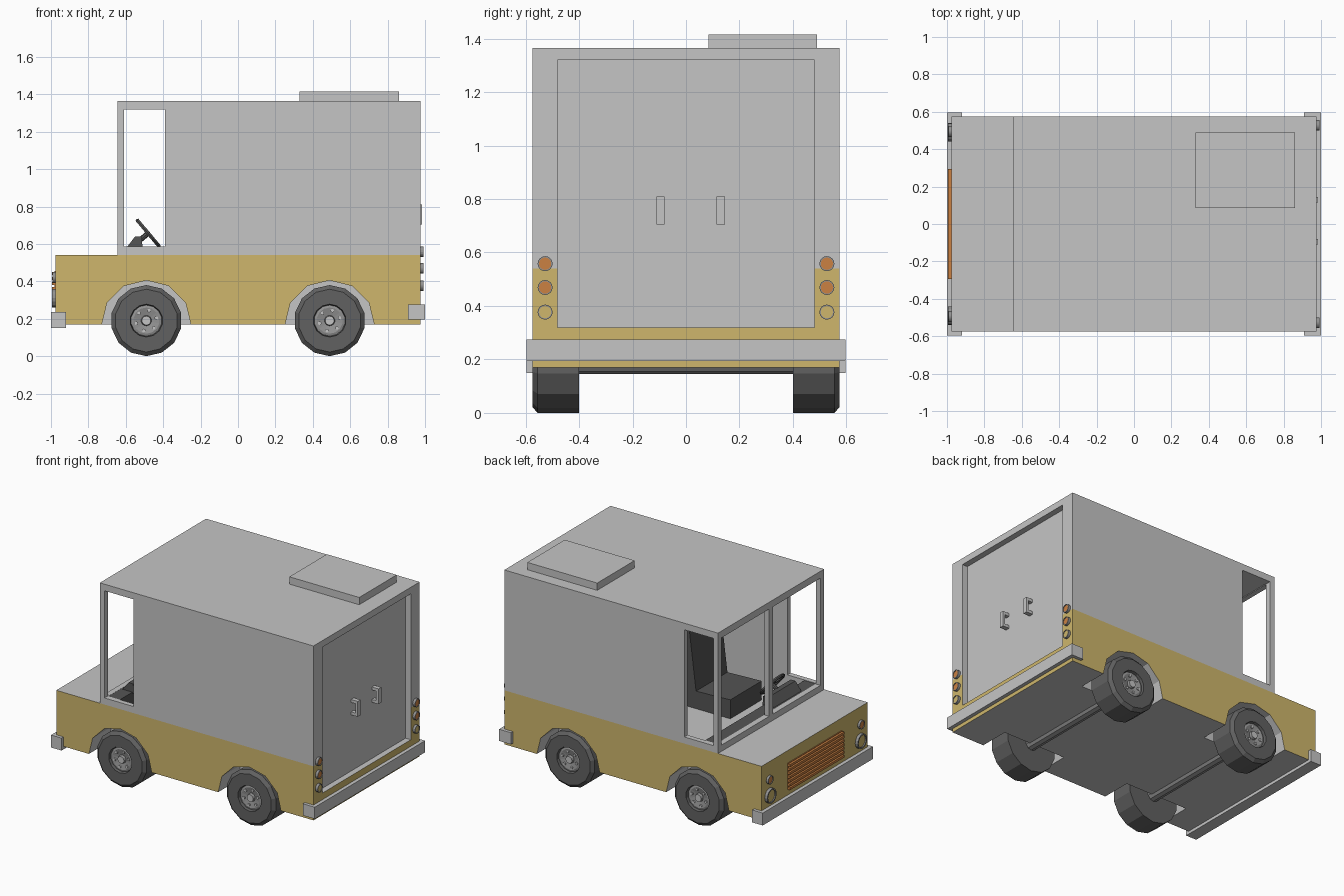
import bpy, bmesh, math
from mathutils import Vector, Matrix

if "Cube" in bpy.data.objects:
    bpy.data.objects.remove(bpy.data.objects["Cube"])


def mat(name, r, g, b):
    m = bpy.data.materials.new(name)
    m.diffuse_color = (r, g, b, 1)
    m.use_nodes = True
    m.node_tree.nodes["Principled BSDF"].inputs["Base Color"].default_value = m.diffuse_color
    return m


GREY = mat("body grey", 0.56, 0.56, 0.56)
YELLOW = mat("body yellow", 0.62, 0.47, 0.15)
ORANGE = mat("lamp orange", 0.60, 0.22, 0.055)
TYRE = mat("tyre dark", 0.12, 0.12, 0.12)
HUB = mat("hub grey", 0.29, 0.29, 0.29)
DARK = mat("interior dark", 0.09, 0.09, 0.09)


def finish(name, bm, *mats):
    bmesh.ops.remove_doubles(bm, verts=bm.verts, dist=1e-5)
    bmesh.ops.recalc_face_normals(bm, faces=bm.faces)
    me = bpy.data.meshes.new(name)
    bm.to_mesh(me)
    bm.free()
    for m in mats:
        me.materials.append(m)
    ob = bpy.data.objects.new(name, me)
    bpy.context.collection.objects.link(ob)
    return ob


def prism(name, pts, y0, y1, m):
    """Extrude an (x, z) outline along y."""
    bm = bmesh.new()
    a = [bm.verts.new((x, y0, z)) for x, z in pts]
    b = [bm.verts.new((x, y1, z)) for x, z in pts]
    bm.faces.new(a)
    bm.faces.new(b)
    for i in range(len(a)):
        j = (i + 1) % len(a)
        bm.faces.new((a[i], a[j], b[j], b[i]))
    return finish(name, bm, m)


def box(name, x0, x1, y0, y1, z0, z1, m):
    return prism(name, [(x0, z0), (x1, z0), (x1, z1), (x0, z1)], y0, y1, m)


def lathe(name, prof, n, centre, axis, m, cap=None):
    """Spin (radius, offset) points around an axis; the last ring takes the cap colour."""
    bm = bmesh.new()
    rot = Vector((0, 0, 1)).rotation_difference(Vector(axis)).to_matrix()
    # put one corner of the polygon at the bottom
    down = rot.transposed() @ Vector((0, 0, -1))
    a0 = math.atan2(down.y, down.x)
    rings = []
    for r, h in prof:
        rings.append([bm.verts.new(rot @ Vector((
            r * math.cos(a0 + 2 * math.pi * i / n),
            r * math.sin(a0 + 2 * math.pi * i / n), h)) + Vector(centre))
            for i in range(n)])
    for a, b in zip(rings, rings[1:]):
        for i in range(n):
            j = (i + 1) % n
            bm.faces.new((a[i], a[j], b[j], b[i]))
    bm.faces.new(rings[0])
    f = bm.faces.new(rings[-1])
    f.material_index = 1 if cap else 0
    return finish(name, bm, m, *([cap] if cap else []))


# Body shell: side outline, then wells, cab, windows and door recess cut out
body = prism("body", [(-0.975, 0.17), (0.975, 0.17), (0.975, 1.365),
                      (-0.645, 1.365), (-0.645, 0.54), (-0.975, 0.54)],
             -0.575, 0.575, GREY)
body.data.materials.append(YELLOW)
body.data.materials.append(DARK)
cutters = []
ARCH = [(-0.24, 0.1), (-0.238, 0.17), (-0.21, 0.285), (-0.12, 0.375), (0, 0.405),
        (0.12, 0.375), (0.21, 0.285), (0.238, 0.17), (0.24, 0.1)]
for wx in (-0.49, 0.49):
    for s in (-1, 1):
        cutters.append(prism("well_cutter", [(wx + x, z) for x, z in ARCH],
                             s * 0.37, s * 0.7, GREY))
cutters.append(box("cab_cutter", -0.608, 0.12, -0.54, 0.54, 0.43, 1.322, GREY))
cutters.append(box("side_window_cutter", -0.61, -0.39, -0.7, 0.7, 0.585, 1.32, GREY))
for s in (-1, 1):
    cutters.append(box("windscreen_cutter", -0.7, -0.59, s * 0.02, s * 0.535,
                       0.583, 1.318, GREY))
cutters.append(box("door_cutter", 0.935, 1.1, -0.48, 0.48, 0.32, 1.32, GREY))
for c in cutters:
    c.hide_render = True
    mod = body.modifiers.new("cut", 'BOOLEAN')
    mod.operation = 'DIFFERENCE'
    mod.solver = 'EXACT'
    mod.object = c
dg = bpy.context.evaluated_depsgraph_get()
dg.update()
me = bpy.data.meshes.new_from_object(body.evaluated_get(dg))
body.modifiers.clear()
body.data = me
for c in cutters:
    bpy.data.objects.remove(c)

# Two-tone paint: outer faces below the belt line are yellow
bm = bmesh.new()
bm.from_mesh(me)
bmesh.ops.bisect_plane(bm, geom=bm.verts[:] + bm.edges[:] + bm.faces[:],
                       plane_co=(0, 0, 0.54), plane_no=(0, 0, 1), dist=1e-5)
for f in bm.faces:
    c = f.calc_center_median()
    outer = abs(c.y) > 0.574 or abs(c.x) > 0.974
    f.material_index = 1 if outer and c.z < 0.539 and abs(f.normal.z) < 0.5 else 0
    if abs(c.x - 0.12) < 0.001 and f.normal.x < -0.9:
        f.material_index = 2
bm.to_mesh(me)
bm.free()

# Roof unit and bumpers
box("roof_unit", 0.33, 0.86, 0.085, 0.49, 1.36, 1.415, GREY)
box("front_bumper", -1.0, -0.92, -0.597, 0.597, 0.15, 0.235, GREY)
box("rear_bumper", 0.91, 1.0, -0.597, 0.597, 0.195, 0.275, GREY)

# Rear door handles
for y in (-0.095, 0.13):
    prism("door_handle", [(0.93, 0.705), (0.985, 0.705), (0.985, 0.81), (0.93, 0.81),
                          (0.93, 0.79), (0.967, 0.79), (0.967, 0.725), (0.93, 0.725)],
          y - 0.015, y + 0.015, GREY)

# Lamps
for s in (-1, 1):
    for z, cap in ((0.558, ORANGE), (0.469, ORANGE), (0.377, YELLOW)):
        lathe("tail_lamp", [(0.028, -0.01), (0.028, 0.018), (0.023, 0.018), (0.023, 0.014)],
              16, (0.975, s * 0.527, z), (1, 0, 0), HUB, cap)
    lathe("headlamp", [(0.05, -0.01), (0.05, 0.02), (0.041, 0.02), (0.041, 0.012)],
          16, (-0.975, s * 0.49, 0.31), (-1, 0, 0), HUB, YELLOW)
    lathe("front_indicator", [(0.029, -0.01), (0.029, 0.016), (0.024, 0.016), (0.024, 0.012)],
          16, (-0.975, s * 0.495, 0.42), (-1, 0, 0), HUB, ORANGE)

# Grille
box("grille_back", -0.98, -0.97, -0.295, 0.295, 0.275, 0.455, ORANGE)
for i in range(7):
    z = 0.275 + i * 0.0265
    box("grille_slat", -0.995, -0.975, -0.295, 0.295, z, z + 0.016, ORANGE)

# Wheels and axles
for wx in (-0.49, 0.49):
    lathe("axle", [(0.042, -0.45), (0.042, 0.45)], 10, (wx, 0, 0.188), (0, 1, 0), HUB)
    for s in (-1, 1):
        c = (wx, 0, 0.19)
        ax = (0, s, 0)
        lathe("tyre", [(0.10, 0.40), (0.19, 0.40), (0.19, 0.555), (0.168, 0.575),
                       (0.088, 0.575), (0.082, 0.545)], 14, c, ax, TYRE)
        lathe("hub", [(0.083, 0.54), (0.083, 0.558), (0.07, 0.562), (0.028, 0.552),
                      (0.024, 0.57)], 14, c, ax, HUB, GREY)
        for k in range(6):
            a = math.radians(60 * k + 15)
            lathe("wheel_nut", [(0.010, 0.55), (0.010, 0.567)], 6,
                  (wx + 0.055 * math.cos(a), 0, 0.19 + 0.055 * math.sin(a)), ax, GREY)

# Cab: dashboard, instrument cowl, steering wheel, seat
box("dashboard", -0.61, -0.52, -0.54, 0.54, 0.42, 0.582, DARK)
prism("instrument_cowl", [(-0.6, 0.575), (-0.51, 0.575), (-0.515, 0.64), (-0.55, 0.64)],
      -0.40, -0.10, DARK)
bpy.ops.mesh.primitive_torus_add(major_radius=0.088, minor_radius=0.011,
                                 major_segments=16, minor_segments=6,
                                 location=(-0.48, -0.25, 0.657),
                                 rotation=(0, math.radians(50), 0))
wheel = bpy.context.object
wheel.name = "steering_wheel"
wheel.data.materials.append(DARK)
d = Vector((0.77, 0, 0.64))
lathe("steering_column", [(0.014, -0.13), (0.014, 0.0), (0.024, 0.0), (0.024, 0.01)],
      8, (-0.48, -0.25, 0.657), d, DARK)
for k in range(3):
    bm = bmesh.new()
    bmesh.ops.create_cube(bm, size=1, matrix=Matrix.Translation((0.044, 0, 0))
                          @ Matrix.Diagonal((0.088, 0.014, 0.008, 1)))
    bm.transform(Matrix.Translation((-0.48, -0.25, 0.657))
                 @ Matrix.Rotation(math.radians(50), 4, 'Y')
                 @ Matrix.Rotation(math.radians(90 + 90 * k), 4, 'Z'))
    finish("steering_spoke", bm, DARK)
prism("driver_seat", [(-0.28, 0.43), (0.06, 0.43), (0.10, 0.95), (0.03, 0.95),
                      (-0.02, 0.55), (-0.28, 0.56)], -0.42, -0.08, DARK)
